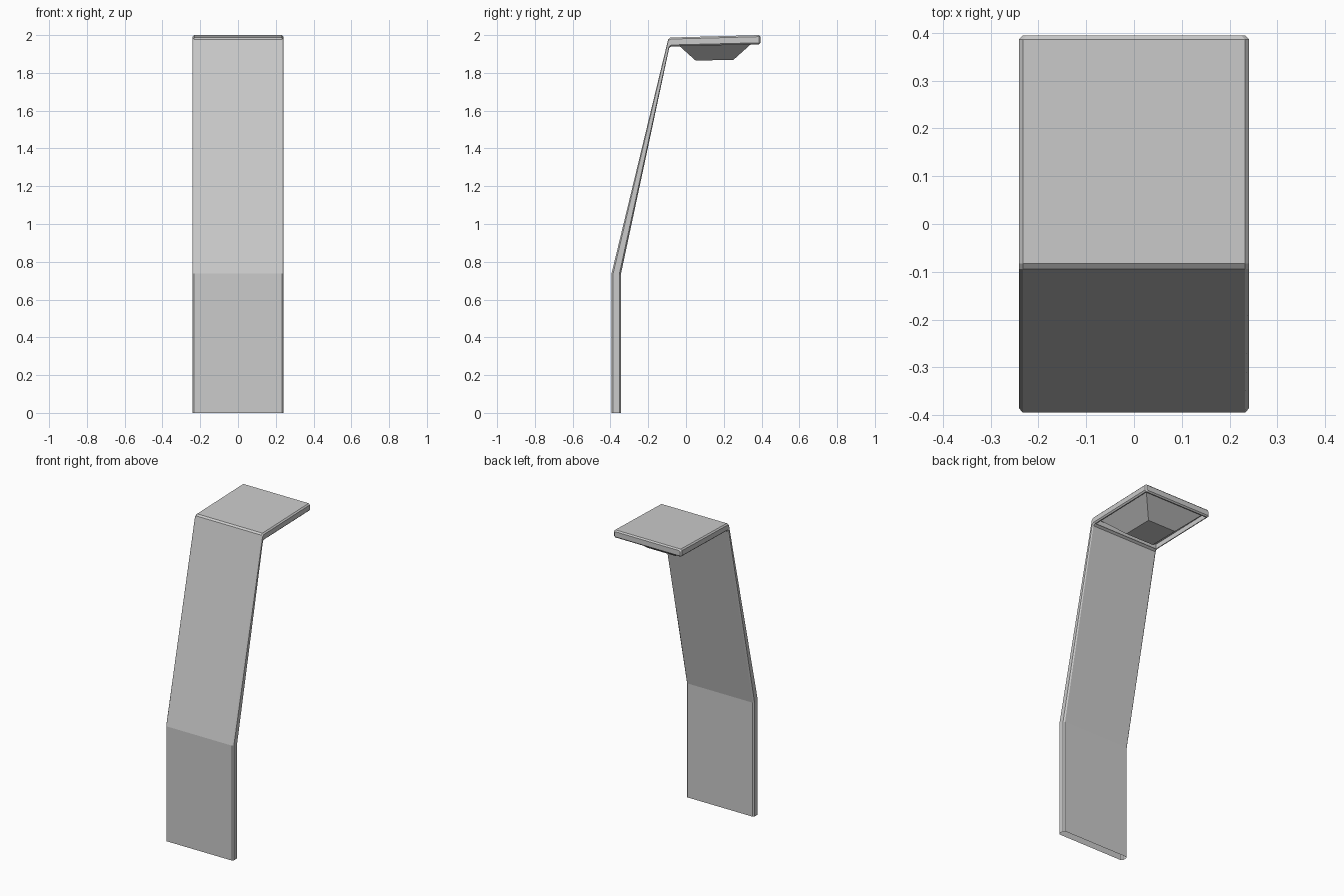
import bpy, bmesh
from mathutils import Vector

if "Cube" in bpy.data.objects:
    bpy.data.objects.remove(bpy.data.objects["Cube"])


def make_object(name, bm):
    mesh = bpy.data.meshes.new(name)
    bm.to_mesh(mesh)
    bm.free()
    obj = bpy.data.objects.new(name, mesh)
    bpy.context.collection.objects.link(obj)
    return obj


def loft(bm, rings):
    """Join matching vertex rings with quads."""
    faces = []
    for a, b in zip(rings, rings[1:]):
        n = len(a)
        for k in range(n):
            m = (k + 1) % n
            faces.append(bm.faces.new([a[k], a[m], b[m], b[k]]))
    return faces


W, C = 0.2405, 0.008   # half width, chamfer


def section(bm, outer, inner, half):
    """Chamfered rectangle spanning from outer to inner (y, z) point."""
    o, i = Vector((0, *outer)), Vector((0, *inner))
    d = (i - o) * 0.17
    right = [(half - C, o), (half, o + d), (half, i - d), (half - C, i)]
    pts = [(x, p) for x, p in right] + [(-x, p) for x, p in reversed(right)]
    return [bm.verts.new((x, p.y, p.z)) for x, p in pts]


# Bent panel: (outer yz, inner yz, half width) from open foot to tip
stations = [
    ((-0.394, 0.0), (-0.345, 0.0), W),
    ((-0.394, 0.739), (-0.345, 0.733), W),
    ((-0.0945, 1.978), (-0.089, 1.932), W),
    ((-0.083, 1.987), (-0.077, 1.940), W),
    ((0.386, 2.0), (0.386, 1.951), W),
    ((0.394, 1.992), (0.394, 1.959), W - C),
]
bm = bmesh.new()
rings = [section(bm, *s) for s in stations]
faces = loft(bm, rings)
bm.faces.new(rings[-1])
bmesh.ops.recalc_face_normals(bm, faces=bm.faces)

# Recess under the head (the face on the inner side between corner and tip)
under = faces[3 * 8 + 3]
bmesh.ops.inset_region(bm, faces=[under], thickness=0.008)
bmesh.ops.inset_region(bm, faces=[under], thickness=0.0005, depth=-0.03)
make_object("bent_panel", bm)

# Tapered lamp housing hanging from the recess
bm = bmesh.new()
rings = [[bm.verts.new(p) for p in
          [(-hx, y0, z0), (hx, y0, z0), (hx, y1, z1), (-hx, y1, z1)]]
         for hx, y0, y1, z0, z1 in [(0.224, -0.067, 0.376, 1.971, 1.981),
                                    (0.10, 0.05, 0.25, 1.866, 1.868)]]
loft(bm, rings)
bm.faces.new(rings[1])
bmesh.ops.recalc_face_normals(bm, faces=bm.faces)
make_object("lamp_housing", bm)
